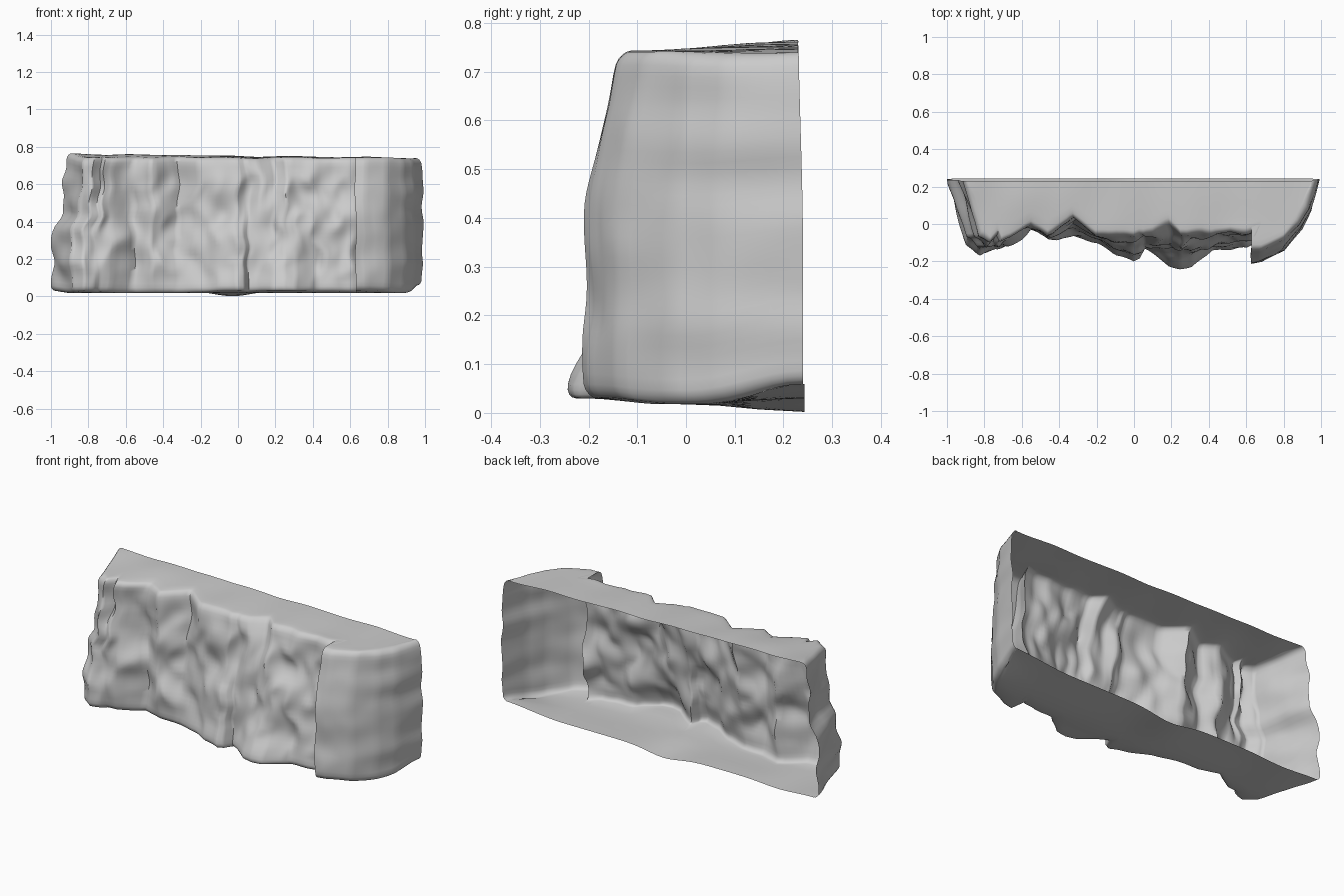
import bpy
import bmesh
from math import exp, sqrt
from mathutils import Vector, noise

if "Cube" in bpy.data.objects:
    bpy.data.objects.remove(bpy.data.objects["Cube"])

# Plan outline of the cliff, left to right: x, y at the foot, y at the brow
OUTLINE = [
    (-0.99, 0.24, 0.23), (-0.95, 0.10, 0.12), (-0.92, -0.03, 0.02), (-0.90, -0.12, -0.06),
    (-0.83, -0.17, -0.10), (-0.77, -0.15, -0.06), (-0.74, -0.12, -0.10), (-0.68, -0.11, -0.08),
    (-0.56, -0.03, 0.0), (-0.46, -0.07, -0.06), (-0.40, -0.07, -0.02), (-0.32, -0.07, 0.04),
    (-0.20, -0.11, -0.05), (-0.10, -0.18, -0.05), (0.0, -0.215, -0.065), (0.035, -0.20, -0.055),
    (0.06, -0.15, -0.06), (0.11, -0.18, -0.05), (0.19, -0.24, 0.0), (0.25, -0.25, -0.06),
    (0.31, -0.24, -0.05), (0.37, -0.19, -0.05), (0.42, -0.15, -0.06), (0.52, -0.15, -0.04),
    (0.60, -0.13, -0.045), (0.67, -0.09, -0.02), (0.63, -0.21, -0.13), (0.68, -0.20, -0.13),
    (0.80, -0.14, -0.08), (0.89, -0.03, 0.0), (0.94, 0.07, 0.08), (0.985, 0.24, 0.23)]
PANEL_START = 26
COLS_PER_SPAN, ROWS, CAP_ROWS = 5, 30, 6
RIM = 0.04
RIM_STEPS = [0.0, 0.003, 0.011, 0.024]


def smooth(a, b, v):
    v = min(1, max(0, (v - a) / (b - a)))
    return v * v * (3 - 2 * v)


def bump(x, centre, width):
    return exp(-((x - centre) / width) ** 2)


def bottom_z(x, y):
    back = 0.03 - 0.028 * bump(x, -0.03, 0.14) - 0.012 * bump(x, -0.75, 0.14) + 0.03 * smooth(0.6, 1, x)
    front = 0.03 - 0.012 * smooth(-0.2, -0.05, y)
    return front + (back - front) * smooth(0.0, 0.24, y)


def top_z(x, y):
    back = smooth(-0.1, 0.23, y)
    return 0.742 + back * (0.01 - 0.012 * x) + 0.006 * noise.noise((x * 5, y * 4, 9))


def wall_point(x, foot, brow, panel, t):
    # Smooth right shoulder stays upright longer than the broken face
    s = smooth(0.4, 1.15, t) if panel else t ** 0.85
    y = foot + (brow - foot) * s
    wild = smooth(0.24, 0.08, y)
    # Left end steps inwards above its middle
    inward = 0.55 * smooth(0.46, 0.58, t) + 0.45 * smooth(0.5, 1, t)
    xw = x + smooth(-0.65, -0.95, x) * 0.075 * inward
    # Tall strata and smaller chips, calmer near the rims
    n = noise.noise((x * 5, 1.3, t * 3.5)) * 0.04 + noise.noise((x * 12, 4.1, t * 6)) * 0.018
    n += (abs(noise.noise((x * 8, 7.7, t * 4))) - 0.2) * 0.03
    y += n * (0.3 if panel else 1.0) * wild * (0.35 + 0.65 * smooth(0, 0.25, t) * smooth(1, 0.8, t))
    xw += noise.noise((x * 4, foot * 3, t * 7 + 20)) * 0.025 * (1 - 0.5 * panel)
    lo, hi = bottom_z(xw, y), top_z(xw, y)
    # Rounded foot and brow
    d = max(0, RIM - min(t, 1 - t) * (hi - lo))
    inset = RIM - sqrt(RIM * RIM - d * d)
    y += inset * 0.75 * wild
    xw -= inset * 0.7 * smooth(0.8, 0.95, abs(x)) * (1 if x > 0 else -1)
    return Vector((max(-1, min(1, xw)), y, lo + (hi - lo) * t))


def cap(p, back_y, height):
    # Row of points running from the wall's rim to the open back
    pts = []
    for k in range(1, CAP_ROWS + 1):
        f = (k / CAP_ROWS) ** 1.4
        y = p.y + (back_y - p.y) * f
        pts.append(Vector((p.x, y, height(p.x, y))))
    return pts


# Densify the outline
columns = []
for i, (a, b) in enumerate(zip(OUTLINE, OUTLINE[1:])):
    for k in range(COLS_PER_SPAN):
        columns.append((*Vector(a).lerp(Vector(b), k / COLS_PER_SPAN), i >= PANEL_START))
columns.append((*OUTLINE[-1], True))

# One open-backed sheet: underside, wall, top
levels = RIM_STEPS + [0.04 + 0.92 * r / ROWS for r in range(ROWS + 1)] + [1 - s for s in RIM_STEPS[::-1]]
bm = bmesh.new()
grid = []
for c in columns:
    wall = [wall_point(*c, t) for t in levels]
    under = cap(wall[0], 0.243, bottom_z)[::-1]
    top = cap(wall[-1], 0.23, top_z)
    grid.append([bm.verts.new(p) for p in under + wall + top])

for a, b in zip(grid, grid[1:]):
    for i in range(len(a) - 1):
        bm.faces.new((a[i], b[i], b[i + 1], a[i + 1]))
bmesh.ops.remove_doubles(bm, verts=bm.verts, dist=0.0005)

mesh = bpy.data.meshes.new("cliff_wall")
bm.to_mesh(mesh)
bm.free()
cliff = bpy.data.objects.new("cliff_wall", mesh)
bpy.context.collection.objects.link(cliff)
bpy.context.view_layer.objects.active = cliff
cliff.select_set(True)
bpy.ops.object.shade_smooth_by_angle(angle=1.2)
